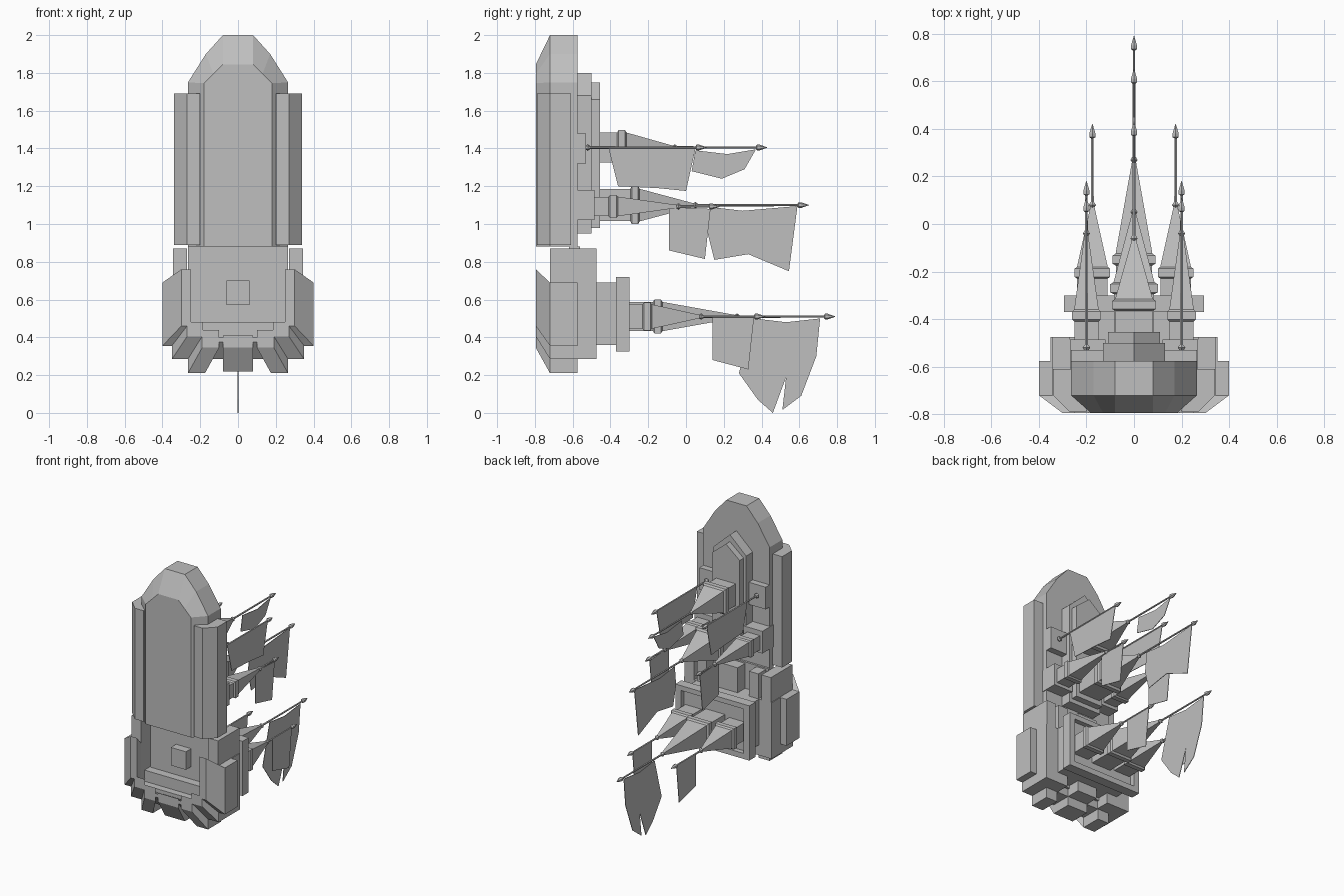
import bpy, bmesh, math
from mathutils import Matrix

cube = bpy.data.objects.get("Cube")
if cube:
    bpy.data.objects.remove(cube, do_unlink=True)

stone = bpy.data.materials.new("plain_grey")
stone.use_nodes = True
stone.diffuse_color = (0.52, 0.52, 0.52, 1)
bsdf = stone.node_tree.nodes["Principled BSDF"]
bsdf.inputs["Base Color"].default_value = (0.52, 0.52, 0.52, 1)
bsdf.inputs["Roughness"].default_value = 0.9


def finish(name, bm):
    bmesh.ops.recalc_face_normals(bm, faces=bm.faces)
    mesh = bpy.data.meshes.new(name)
    bm.to_mesh(mesh)
    bm.free()
    mesh.materials.append(stone)
    ob = bpy.data.objects.new(name, mesh)
    bpy.context.collection.objects.link(ob)
    return ob


def loft(name, sections):
    """Skin a list of closed loops with equal point counts and cap both ends."""
    bm = bmesh.new()
    rings = [[bm.verts.new(p) for p in s] for s in sections]
    n = len(rings[0])
    for a, b in zip(rings, rings[1:]):
        for i in range(n):
            j = (i + 1) % n
            bm.faces.new((a[i], a[j], b[j], b[i]))
    bm.faces.new(rings[0])
    bm.faces.new(rings[-1][::-1])
    return finish(name, bm)


def rect(y, x0, x1, z0, z1):
    return [(x0, y, z0), (x1, y, z0), (x1, y, z1), (x0, y, z1)]


def box(name, x0, x1, y0, y1, z0, z1):
    return loft(name, [rect(y0, x0, x1, z0, z1), rect(y1, x0, x1, z0, z1)])


def symmetric(half, y):
    """Outline in the xz plane from its right half, listed bottom to top."""
    return [(x, y, z) for x, z in half] + [(-x, y, z) for x, z in reversed(half) if x]


def lathe(name, x, z, profile, sides):
    """Rings of (y, radius) along the y axis; four sides give upright squares."""
    k = 1 / math.cos(math.pi / sides)
    angles = [math.pi / sides + 2 * math.pi * i / sides for i in range(sides)]
    return loft(name, [[(x + r * k * math.cos(a), y, z + r * k * math.sin(a))
                        for a in angles] for y, r in profile])


def pole(name, x, z, y0, tip):
    lathe(name, x, z, [(y0, .006), (tip - .06, .005), (tip - .055, .013),
                       (tip - .04, .013), (tip, .001)], 6)


def collar(name, x, z, y, r):
    lathe(name, x, z, [(y - .012, r * .5), (y, r), (y + .012, r * .5)], 6)


def spire(name, x, z, y0, ring, r, apex, tip):
    lathe(name, x, z, [(y0, r * .85), (ring - .025, r * .85), (ring - .017, r),
                       (ring + .017, r), (ring + .025, r * .86), (apex, .007)], 4)
    collar(name + "_collar", x, z, apex, .015)
    pole(name + "_pole", x, z, apex - .02, tip)


def flag(name, x, outline):
    t = .002
    loft(name, [[(x + s, y, z) for y, z in outline] for s in (-t, t)])


# Tall shell with bevelled front
inner = [(.18, .88), (.18, 1.745), (.13, 1.795), (.08, 1.845)]
outer = [(.265, .88), (.265, 1.75), (.17, 1.90), (.08, 2.0)]
loft("tall_shell", [symmetric(inner, -.795), symmetric(outer, -.72),
                    symmetric(outer, -.575)])

# Pointed arch reliefs on the back
for name, w, lo, sh, top, y0, y1 in (("outer_arch", .13, .95, 1.68, 1.80, -.6, -.5),
                                     ("inner_arch", .11, .98, 1.66, 1.75, -.5, -.455)):
    half = [(w, lo), (w, sh), (0, top)]
    loft(name, [symmetric(half, y0), symmetric(half, y1)])

# Base core and back frame
box("base_wall", -.265, .265, -.62, -.56, .36, .88)
box("base_slab", -.35, .35, -.6, -.475, .36, .69)
box("base_step", -.25, .25, -.48, -.36, .36, .69)
box("frame_back", -.25, .25, -.37, -.335, .36, .69)
for z0, z1 in ((.325, .365), (.685, .72)):
    box("frame_rail", -.295, .295, -.37, -.30, z0, z1)
box("front_niche_block", -.06, .06, -.68, -.6, .57, .70)
box("middle_battlement", -.08, .08, -.62, -.475, .69, .87)

# Stepped floor in the front recess
box("floor_lower", -.3, .3, -.73, -.56, .34, .40)
box("floor_upper", -.28, .28, -.68, -.56, .38, .48)


# Hanging blocks with fronts sheared up and inward
def hanging(name, x0, x1, z0, z1, back, dx, dz, top):
    loft(name, [rect(back, x0, x1, z0, z1), rect(-.72, x0, x1, z0, z1),
                rect(-.795, x0 - dx, x1 - dx, z0 + dz, top)])


hanging("middle_hanging_block", -.08, .08, .22, .37, -.575, 0, .125, .41)
box("rear_middle_hanging_block", -.08, .08, -.6, -.475, .285, .37)

for side, s in (("left", 1), ("right", -1)):
    def sbox(name, x0, x1, *rest):
        box(side + name, s * x0, s * x1, *rest)

    # Side panel with bevelled outer corner
    plan = [(.2, -.79), (.27, -.79), (.34, -.72), (.34, -.61), (.2, -.61)]
    loft(side + "_panel", [[(s * x, y, z) for x, y in plan] for z in (.89, 1.69)])

    # Corner buttress and battlements
    loft(side + "_corner_buttress", [
        rect(-.575, s * .27, s * .4, .355, .69), rect(-.72, s * .27, s * .4, .355, .69),
        rect(-.795, s * .25, s * .3, .46, .76)])
    sbox("_outer_battlement", .27, .345, -.72, -.475, .66, .87)
    sbox("_inner_battlement", .17, .245, -.62, -.475, .69, .87)
    sbox("_frame_post", .25, .295, -.37, -.30, .325, .72)

    # Hanging blocks
    hanging(side + "_hanging_block", s * .175, s * .265, .21, .37, -.575,
            s * .075, .135, .44)
    hanging(side + "_outer_hanging_block", s * .265, s * .35, .285, .42, -.475,
            s * .08, .12, .48)
    hanging(side + "_gap_block", s * .08, s * .175, .285, .37, -.575,
            s * .03, .09, .40)
    sbox("_rear_hanging_block", .17, .265, -.6, -.475, .285, .37)

    # Upper mount with a straight pole
    sbox("_upper_mount", .13, .265, -.61, -.53, 1.32, 1.48)
    collar(side + "_upper_collar", s * .2, 1.405, -.52, .016)
    pole(side + "_upper_pole", s * .2, 1.405, -.53, .11)
    flag(side + "_upper_flag", s * .2, [(-.41, 1.4), (.05, 1.4), (0, 1.175),
                                        (-.15, 1.19), (-.36, 1.2)])

    # Middle and lower side spires
    sbox("_middle_mount", .12, .27, -.61, -.485, 1.02, 1.18)
    spire(side + "_middle_spire", s * .2, 1.093, -.49, -.385, .06, -.04, .18)
    flag(side + "_middle_flag", s * .2, [(-.09, 1.09), (.13, 1.08), (.1, .815),
                                         (-.09, .86)])
    spire(side + "_lower_spire", s * .175, .51, -.34, -.205, .075, .08, .42)
    flag(side + "_lower_flag", s * .175, [(.14, .505), (.36, .505), (.33, .23),
                                          (.14, .28)])

# Central spires
spire("upper_spire", 0, 1.405, -.46, -.34, .092, -.06, .43)
spire("middle_spire", 0, 1.10, -.46, -.27, .1, .05, .65)
spire("lower_spire", 0, .51, -.34, -.15, .09, .27, .79)

# Central flags
flag("upper_flag", 0, [(.05, 1.39), (.22, 1.37), (.37, 1.395), (.31, 1.29),
                       (.19, 1.24), (.03, 1.28)])
flag("middle_flag", 0, [(.13, 1.09), (.3, 1.07), (.59, 1.095), (.545, .75),
                        (.33, .84), (.15, .81), (.115, .95)])
flag("lower_flag", 0, [(.36, .5), (.53, .48), (.71, .5), (.69, .3), (.61, .09),
                       (.51, .015), (.53, .19), (.46, 0), (.38, .07), (.28, .21)])
